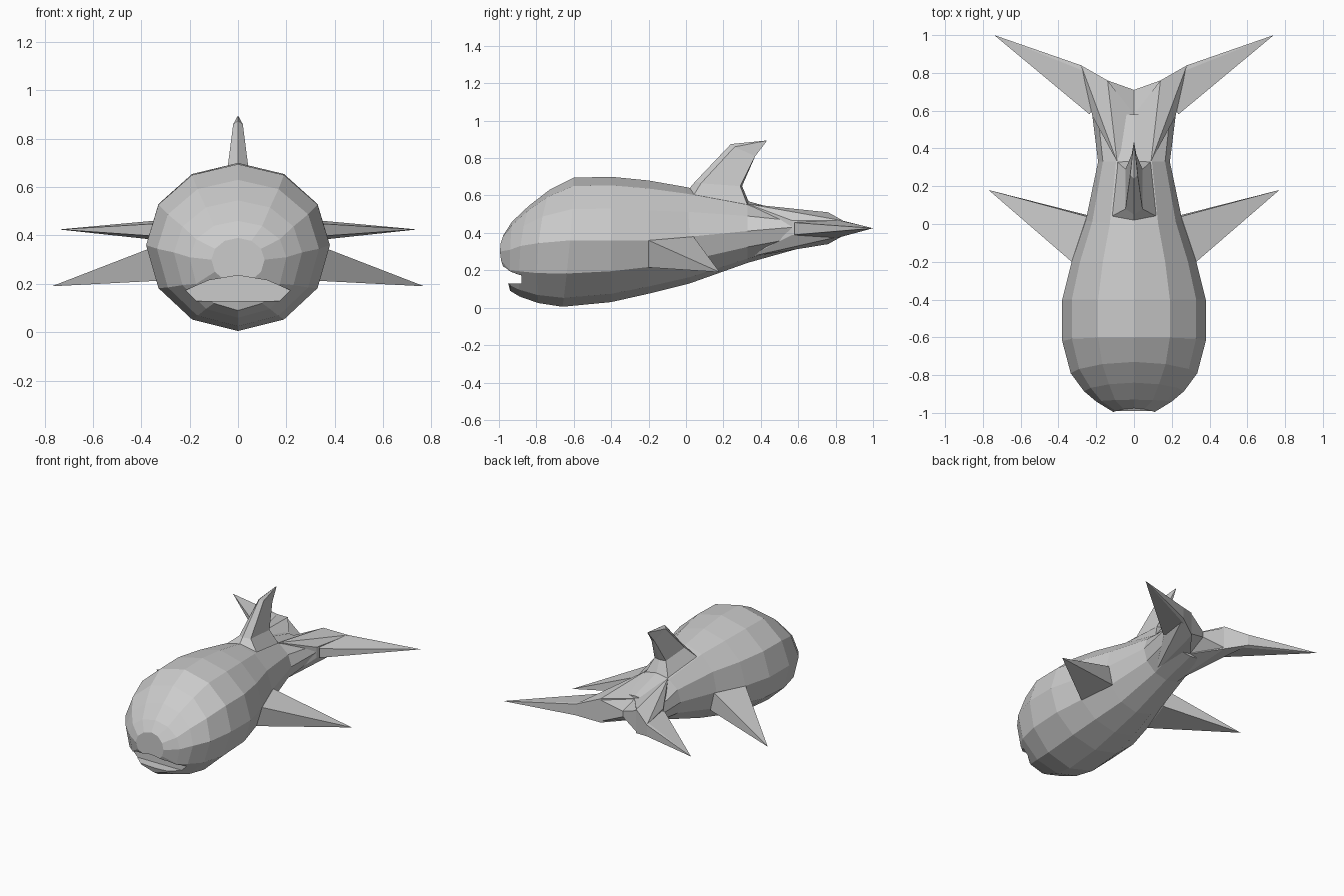
import bpy, bmesh, math

if "Cube" in bpy.data.objects:
    bpy.data.objects.remove(bpy.data.objects["Cube"])

def finish(bm, name):
    bmesh.ops.recalc_face_normals(bm, faces=bm.faces)
    me = bpy.data.meshes.new(name)
    bm.to_mesh(me)
    bm.free()
    ob = bpy.data.objects.new(name, me)
    bpy.context.collection.objects.link(ob)
    return ob

def hull(name, pts, side=1):
    bm = bmesh.new()
    vs = [bm.verts.new((x * side, y, z)) for x, y, z in pts]
    res = bmesh.ops.convex_hull(bm, input=vs)
    junk = set(res["geom_interior"]) | set(res["geom_unused"])
    bmesh.ops.delete(bm, geom=[v for v in junk if isinstance(v, bmesh.types.BMVert)], context='VERTS')
    return finish(bm, name)

def loft(name, rings, caps=True):
    bm = bmesh.new()
    rows = [[bm.verts.new(p) for p in r] for r in rings]
    n = len(rows[0])
    for a, b in zip(rows, rows[1:]):
        for i in range(n):
            j = (i + 1) % n
            bm.faces.new((a[i], a[j], b[j], b[i]))
    if caps:
        bm.faces.new(rows[0])
        bm.faces.new(rows[-1])
    return finish(bm, name)

# Body: twelve-sided rings as (top y,z), (middle y,z, half width), (bottom y,z)
def ring(yt, zt, ym, zm, w, yb, zb):
    pts = []
    for i in range(12):
        a = math.radians(30 * i)
        c, s = math.cos(a), math.sin(a)
        y = ym + (yt - yb) / 2 * c + ((yt + yb) / 2 - ym) * c * c
        z = zm + (zt - zm if c > 0 else zm - zb) * c
        pts.append((w * s, y, z))
    return pts

body = loft("body", [ring(*r) for r in [
    (-.975, .39, -.995, .30, .11, -.97, .20),
    (-.93, .46, -.94, .31, .20, -.94, .09),
    (-.84, .545, -.885, .33, .265, -.89, .06),
    (-.73, .63, -.79, .345, .335, -.79, .025),
    (-.6, .695, -.62, .36, .38, -.66, .005),
    (-.4, .70, -.4, .36, .38, -.4, .03),
    (-.2, .68, -.2, .36, .33, -.2, .075),
    (0, .645, .02, .38, .255, .02, .13),
    (.33, .57, .33, .41, .19, .33, .24),
    (.58, .50, .57, .43, .22, .58, .31)]])

# Mouth: arched slot cut into the snout
slot = [(-.27, .15), (-.12, .215), (0, .235), (.12, .215), (.27, .15), (.2, .13), (-.2, .13)]
cutter = hull("mouth_cutter", [(x, y, z) for x, z in slot for y in (-1.1, -.88)])
cutter.hide_render = True
mod = body.modifiers.new("mouth", 'BOOLEAN')
mod.operation, mod.object, mod.solver = 'DIFFERENCE', cutter, 'EXACT'
bpy.context.view_layer.objects.active = body
bpy.ops.object.modifier_apply(modifier="mouth")
bpy.data.objects.remove(cutter)

for side, label in ((1, "right"), (-1, "left")):
    # Side flippers: spikes drawn out of a body panel
    hull("flipper_" + label, [(.33, -.2, .36), (.285, -.2, .215), (.25, .04, .38),
                              (.22, .04, .25), (.15, -.1, .3), (.77, .18, .19)], side)
    # Tail fork and fluke
    hull("fluke_root_" + label, [(.09, .33, .555), (.09, .33, .27), (.14, .76, .51), (.14, .76, .34),
                                 (.22, .57, .465), (.22, .57, .39), (0, .58, .48), (0, .58, .33),
                                 (.28, .84, .465), (.28, .84, .385)], side)
    hull("fluke_" + label, [(.235, .58, .455), (.235, .58, .39), (.14, .76, .48), (.14, .76, .36),
                            (.28, .84, .465), (.28, .84, .385), (.74, 1.0, .425)], side)
    # Web filling the notch between the flukes
    hull("tail_web_" + label, [(0, .57, .48), (0, .57, .33), (0, .71, .44), (0, .71, .40), (.07, .725, .46),
                               (.07, .725, .38), (.14, .76, .50), (.14, .76, .35)], side)

# Back fin: flared base, upright blade and swept tip
base = [(0, .02, .64), (.12, .04, .60), (.09, .33, .545), (0, .34, .555), (-.09, .33, .545), (-.12, .04, .60)]
waist = [(0, .05, .675), (.045, .08, .665), (.045, .29, .65), (0, .30, .65), (-.045, .29, .65), (-.045, .08, .665)]
top = [(0, .24, .875), (.02, .26, .86), (.012, .37, .81), (0, .37, .81), (-.012, .37, .81), (-.02, .26, .86)]
tip = [(x * .1, .43 + (y - .3) * .02, .892 + (z - .84) * .05) for x, y, z in top]
loft("back_fin", [base, waist, top, tip])
